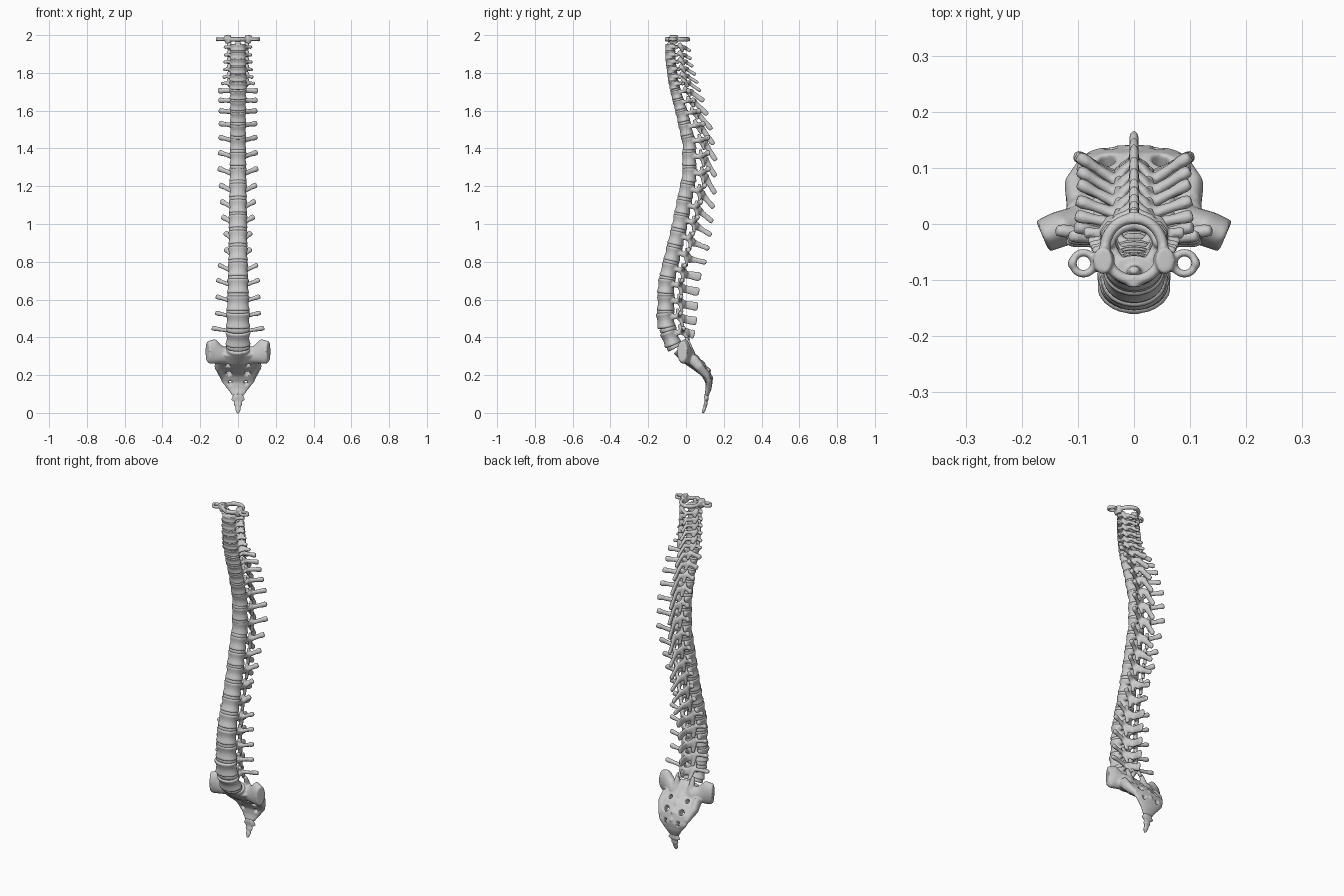
import bpy, bmesh
from math import sin, cos, pi, atan2
from mathutils import Vector, Matrix

X, Z = Vector((1, 0, 0)), Vector((0, 0, 1))

# Spine shape keyed by height: z, body y, half depth, half width,
# transverse tip x / y offset / z offset, spinous tip y / z offset
KEYS = [
    (.28, -.02, .046, .065, .14, .07, .06, .04, .02),
    (.39, -.08, .046, .066, .14, .07, .055, .045, .02),
    (.49, -.108, .048, .065, .12, .08, .04, .057, -.005),
    (.67, -.105, .046, .058, .115, .085, .035, .07, -.03),
    (.755, -.09, .045, .055, .105, .085, .03, .08, -.035),
    (.86, -.064, .044, .052, .06, .085, .03, .115, -.045),
    (1.01, -.03, .043, .05, .085, .095, .03, .135, -.07),
    (1.26, .018, .04, .046, .105, .105, .035, .155, -.1),
    (1.425, .016, .037, .044, .1, .105, .035, .158, -.09),
    (1.57, -.017, .034, .044, .1, .09, .03, .135, -.07),
    (1.685, -.05, .03, .046, .105, .065, .02, .095, -.035),
    (1.76, -.068, .028, .046, .08, .035, 0, .07, -.03),
    (1.88, -.083, .028, .042, .07, .03, 0, .03, -.02),
    (2.0, -.083, .027, .04, .07, .03, 0, .02, -.02)]


def at(z):
    for a, b in zip(KEYS, KEYS[1:]):
        if z <= b[0]:
            t = (z - a[0]) / (b[0] - a[0])
            return [p + (q - p) * t for p, q in zip(a[1:], b[1:])]
    return list(KEYS[-1][1:])


def frame(z):
    dy = at(z + .04)[0] - at(z - .04)[0]
    return Matrix.Translation((0, at(z)[0], z)) @ Matrix.Rotation(atan2(-dy, .08), 4, 'X')


def tube(bm, pts, radii, ref=X, n=16):
    """Elliptic loft through pts; radii are (along ref, across)."""
    pts = [Vector(p) for p in pts]
    rings = []
    for i, p in enumerate(pts):
        t = (pts[min(i + 1, len(pts) - 1)] - pts[max(i - 1, 0)]).normalized()
        a = (ref - t * ref.dot(t)).normalized()
        b = t.cross(a)
        ra, rb = radii[min(i, len(radii) - 1)]
        rings.append([bm.verts.new(p + a * ra * cos(2 * pi * k / n) + b * rb * sin(2 * pi * k / n))
                      for k in range(n)])
    for r, s in zip(rings, rings[1:]):
        for k in range(n):
            bm.faces.new((r[k], r[(k + 1) % n], s[(k + 1) % n], s[k]))
    bm.faces.new(rings[0][::-1])
    bm.faces.new(rings[-1])


def ring(bm, cx, cy, z, rx, ry, thick, tall):
    pts = [(cx + rx * cos(2 * pi * k / 32), cy + ry * sin(2 * pi * k / 32), z) for k in range(34)]
    tube(bm, pts, [(tall, thick)], Z, 10)


def finish(bm, name, M=Matrix(), voxel=None, smooth=3, cutter=None):
    bmesh.ops.recalc_face_normals(bm, faces=bm.faces[:])
    for f in bm.faces:
        f.smooth = True
    me = bpy.data.meshes.new(name)
    bm.to_mesh(me)
    bm.free()
    ob = bpy.data.objects.new(name, me)
    bpy.context.collection.objects.link(ob)
    ob.matrix_world = M

    def fuse():
        m = ob.modifiers.new("fuse", 'REMESH')
        m.mode, m.voxel_size, m.use_smooth_shade = 'VOXEL', voxel, True
    if voxel:
        fuse()
        if cutter:
            m = ob.modifiers.new("holes", 'BOOLEAN')
            m.operation, m.object = 'DIFFERENCE', cutter
            fuse()
        m = ob.modifiers.new("soften", 'SMOOTH')
        m.factor, m.iterations = .5, smooth
    return ob


def vertebra(name, z, gap, region):
    yc, d, w, tx, ty, tz, sy, sz = at(z)
    M = frame(z)
    inv = M.inverted()
    h = gap * .45
    bm = bmesh.new()
    # waisted body
    prof = [(-1, .94), (-.82, 1.02), (-.4, .93), (0, .89), (.4, .93), (.82, 1.02), (1, .94)]
    tube(bm, [(0, 0, h * a) for a, _ in prof], [(w * s, d * s) for _, s in prof], X, 32)
    jx = {'cervical': .046, 'thoracic': .03, 'lumbar': .035}[region]
    fr = {'cervical': .015, 'thoracic': .011, 'lumbar': .014}[region]
    tr = {'cervical': .009, 'thoracic': .014, 'lumbar': .012}[region]
    for s in (-1, 1):
        J = Vector((s * jx, d + .024, .3 * h))
        tip = inv @ Vector((s * tx, yc + ty, z + tz))
        # pedicle, lamina, articular column, transverse process
        tube(bm, [(s * w * .6, d * .4, .35 * h), J], [(.36 * h, .010)], Z)
        tube(bm, [J, (s * jx * .6, d + .045, 0), (0, d + .056, -.2 * h)], [(.55 * h, .009)], Z)
        tube(bm, [(s * jx, d + .02, 1.3 * h), (s * jx, d + .028, .2 * h),
                  (s * jx * .85, d + .04, -1.2 * h)],
             [(fr * .8, .009), (fr, .012), (fr * .8, .008)], X)
        start = Vector((s * w * .7, 0, 0)) if region == 'cervical' else J
        tube(bm, [start, J.lerp(tip, .55), J.lerp(tip, .85), tip],
             [(tr, .011), (tr * .9, .009), (tr * 1.15, .012), (tr * .9, .010)], Z)
    # spinous process
    root = Vector((0, d + .045, -.1 * h))
    tip = inv @ Vector((0, sy, z + sz))
    tall = {'cervical': .009, 'thoracic': .014, 'lumbar': .023}[region]
    tube(bm, [root, root.lerp(tip, .5), root.lerp(tip, .85), tip],
         [(.012, .5 * h), (.008, tall), (.009, tall * 1.1), (.008, tall * .8)], X)
    if name == "cervical_vertebra_2":   # upright peg
        tube(bm, [(0, -.002, 0), (0, -.002, .035), (0, .002, .05)], [(.014, .012), (.013, .011), (.008, .007)])
    finish(bm, name, M, .0042 if region == 'cervical' else .0048)


# Vertebrae and discs from the neck down
heights = [1.935, 1.893, 1.855, 1.815, 1.775, 1.735, 1.685, 1.63, 1.57, 1.50, 1.425, 1.345,
           1.26, 1.175, 1.09, 1.01, .925, .84, .755, .67, .58, .49, .395]
for i, z in enumerate(heights):
    up = heights[i - 1] if i else 1.975
    dn = heights[i + 1] if i < 22 else .31
    if i < 6:
        region, num = 'cervical', i + 2
    elif i < 18:
        region, num = 'thoracic', i - 5
    else:
        region, num = 'lumbar', i - 17
    vertebra(f"{region}_vertebra_{num}", z, (up - dn) / 2, region)
    mid, gap = (z + dn) / 2, z - dn
    _, d, w = at(mid)[:3]
    bm = bmesh.new()
    t = gap * .12
    tube(bm, [(0, 0, -t), (0, 0, -t * .5), (0, 0, t * .5), (0, 0, t)],
         [(w * .9, d * .9), (w * .95, d * .95), (w * .95, d * .95), (w * .9, d * .9)], X, 32)
    finish(bm, f"disc_{i + 1}", frame(mid))

# Ring-shaped top vertebra
bm = bmesh.new()
ring(bm, 0, -.045, 1.978, .052, .055, .010, .012)
tube(bm, [(0, -.112, 1.978), (0, -.09, 1.978)], [(.012, .012)], Z)
tube(bm, [(0, .0, 1.978), (0, .022, 1.976)], [(.012, .014), (.008, .009)], Z)
for s in (-1, 1):
    tube(bm, [(s * .05, -.065, 1.957), (s * .054, -.065, 1.98), (s * .056, -.065, 2.0)],
         [(.017, .022), (.018, .024), (.017, .024)])
    ring(bm, s * .09, -.07, 1.978, .019, .019, .007, .010)
    tube(bm, [(s * .106, -.07, 1.978), (s * .116, -.066, 1.98)], [(.013, .012), (.010, .009)], Z)
finish(bm, "cervical_vertebra_1", voxel=.004)

# Cutter for the paired sacral openings
bm = bmesh.new()
for s in (-1, 1):
    for x, y, z, r in [(.054, .035, .262, .012), (.048, .085, .215, .016), (.041, .118, .165, .011)]:
        tube(bm, [(s * x, y - .08, z - .05), (s * x, y + .08, z + .05)], [(r, r)])
cutter = finish(bm, "sacrum_hole_cutter")
cutter.hide_render = True
cutter.hide_set(True)

# Sacrum: curved shield, top body, wings, articular processes, rear crest
bm = bmesh.new()
tube(bm, [(0, -.015, .325), (0, .02, .285), (0, .065, .25), (0, .105, .21), (0, .122, .165),
          (0, .119, .125), (0, .108, .09)],
     [(.09, .04), (.118, .037), (.118, .033), (.105, .027), (.088, .02), (.055, .015), (.03, .011)], X, 32)
tube(bm, [(0, -.035, .342), (0, -.02, .325), (0, .01, .29)], [(.062, .042), (.06, .04), (.06, .035)], X, 32)
for s in (-1, 1):
    tube(bm, [(s * .05, .02, .30), (s * .1, .0, .31), (s * .135, -.01, .325), (s * .163, -.022, .325)],
         [(.04, .036), (.05, .032), (.068, .032), (.055, .03)], Z, 24)
    tube(bm, [(s * .045, .035, .30), (s * .048, .015, .36), (s * .046, .0, .40)],
         [(.02, .018), (.016, .014), (.011, .009)])
    tube(bm, [(s * .10, .03, .29), (s * .105, .07, .245), (s * .08, .115, .19)],
         [(.02, .03), (.02, .026), (.016, .016)])
for y, z in [(.06, .30), (.093, .268), (.122, .23), (.136, .19)]:
    tube(bm, [(0, y - .02, z - .02), (0, y + .004, z + .004)], [(.012, .02), (.007, .012)])
finish(bm, "sacrum", voxel=.0048, smooth=5, cutter=cutter)

# Tail bone segments
bm = bmesh.new()
tube(bm, [(0, .109, .1), (0, .108, .085), (0, .109, .07), (0, .106, .058), (0, .104, .045),
          (0, .1, .03), (0, .096, .018), (0, .088, -.002)],
     [(.024, .011), (.03, .012), (.038, .011), (.02, .008), (.023, .010),
      (.013, .008), (.015, .009), (.006, .006)])
finish(bm, "tail_bone", voxel=.0035)
